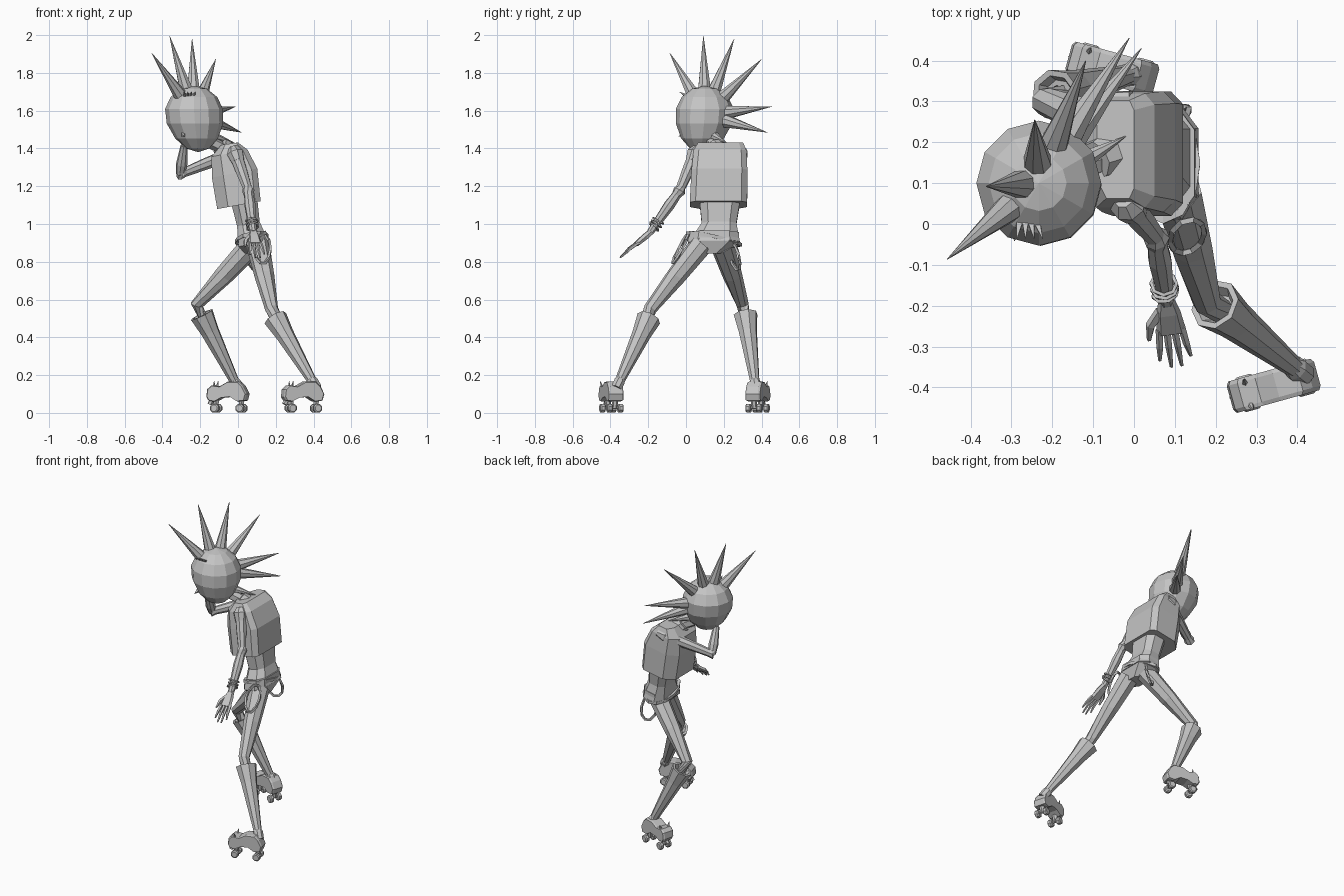
import bpy, bmesh, math
from math import sin, cos, pi
from mathutils import Vector, Matrix

if "Cube" in bpy.data.objects:
    bpy.data.objects.remove(bpy.data.objects["Cube"])

mat = bpy.data.materials.new("plain grey")
mat.use_nodes = True
GREY = (0.55, 0.55, 0.55, 1)
mat.diffuse_color = GREY
mat.node_tree.nodes["Principled BSDF"].inputs["Base Color"].default_value = GREY


def finish(name, bm):
    bmesh.ops.recalc_face_normals(bm, faces=bm.faces)
    me = bpy.data.meshes.new(name)
    bm.to_mesh(me)
    bm.free()
    me.materials.append(mat)
    ob = bpy.data.objects.new(name, me)
    bpy.context.collection.objects.link(ob)
    return ob


def skin(bm, rings, closed=False):
    n = len(rings[0])
    pairs = list(zip(rings, rings[1:])) + ([(rings[-1], rings[0])] if closed else [])
    for a, b in pairs:
        for i in range(n):
            bm.faces.new((a[i], a[(i + 1) % n], b[(i + 1) % n], b[i]))
    if not closed:
        bm.faces.new(rings[0])
        bm.faces.new(rings[-1])


def tube(name, pts, radii, sides=8, closed=False):
    """Faceted limb or strap that follows a path."""
    bm = bmesh.new()
    pts = [Vector(p) for p in pts]
    n, rings = len(pts), []
    for i, p in enumerate(pts):
        a = pts[i - 1] if closed or i else p
        b = pts[(i + 1) % n] if closed or i < n - 1 else p
        q = (b - a).to_track_quat('Z', 'Y')
        rings.append([bm.verts.new(p + q @ Vector((cos(t), sin(t), 0)) * radii[i])
                      for t in (2 * pi * (k + .5) / sides for k in range(sides))])
    skin(bm, rings, closed)
    return finish(name, bm)


def spike(name, base, tip, r, sides=8):
    return tube(name, [base, tip], [r, .001], sides)


WAIST = [(1, .62), (.5, 1), (-.5, 1), (-1, .62), (-1, -.62), (-.5, -1), (.5, -1), (1, -.62)]
CHEST = [(1, .8), (.75, 1), (-.5, 1), (-1, .62), (-1, -.62), (-.5, -1), (.75, -1), (1, -.8)]


def slabs(name, outline, sections):
    """Loft of eight-sided sections: centre, half x, half y, tilt of z along x."""
    bm = bmesh.new()
    rings = []
    for c, hx, hy, tilt in sections:
        rings.append([bm.verts.new(Vector(c) + Vector((x * hx, y * hy, x * hx * tilt)))
                      for x, y in outline])
    skin(bm, rings)
    return finish(name, bm)


# Head: faceted ball lengthened to a chin that leans aside
HEAD = Vector((-.233, .1, 1.575))
bm = bmesh.new()
bmesh.ops.create_uvsphere(bm, u_segments=12, v_segments=7, radius=.157)
for v in bm.verts:
    if v.co.z < -.01:
        d = -v.co.z / .157
        v.co.x *= 1 - .12 * d
        v.co.y *= 1 - .12 * d
        v.co.z *= 1.24
        v.co += Vector((.022, -.02, 0)) * d
    v.co += HEAD
finish("head", bm)

# Mohawk of long spikes
TIPS = [(-.457, -.086, 1.905), (-.362, .092, 1.995), (-.243, .255, 1.98),
        (-.118, .4, 1.872), (-.012, .455, 1.622), (.018, .43, 1.485)]
for i, t in enumerate(TIPS):
    t = Vector(t)
    d = (t - HEAD).normalized()
    spike(f"hair_spike_{i + 1}", HEAD + d * .125, t, .038)
spike("nape_spike", (-.15, .14, 1.47), (-.02, .215, 1.43), .03)

# Nose and lashes
spike("nose", HEAD + Vector((-.05, -.07, -.09)), HEAD + Vector((-.06, -.142, -.112)), .03, 4)
for i in range(4):
    b = HEAD + Vector((-.048 + .015 * i, -.1, .105))
    spike(f"eyelash_{i + 1}", b, b + Vector((-.006 + .006 * i, -.035, .02)), .01, 4)

# Neck and collar
tube("neck", [(-.06, .17, 1.36), (-.1, .15, 1.41), (-.18, .12, 1.45)], [.04, .033, .035], 6)
tube("collar", [(-.06, .17, 1.38), (-.095, .155, 1.415)], [.06, .048], 8)

# Torso, waist and shorts
slabs("torso", CHEST, [((.005, .172, 1.1), .115, .152, .18), ((-.018, .177, 1.27), .12, .148, .2),
                       ((-.045, .18, 1.375), .095, .14, .2), ((-.045, .183, 1.425), .045, .12, .15)])
slabs("waist", WAIST, [((.08, .15, .9), .078, .135, .2), ((.055, .175, 1.0), .06, .092, .2),
                       ((.03, .18, 1.14), .07, .11, .2)])
slabs("shorts", WAIST, [((.085, .125, .845), .05, .06, 0), ((.078, .145, .895), .076, .135, .2),
                        ((.075, .15, .95), .073, .13, .2)])


def belt_point(k):
    t = 2 * pi * k / 12
    return (.073 + .08 * cos(t), .148 + .138 * sin(t), .92 - .03 * sin(t) + .015 * cos(t))


tube("belt", [belt_point(k) for k in range(12)], [.013] * 12, 4, True)

# Hanging strap on each hip: centre, slant along the hip, outward sag
for side, centre, slant, sag in (("left", (.13, -.03, .868), .01, -.04),
                                 ("right", (.093, .255, .835), .025, .02)):
    loop = []
    for k in range(10):
        c, s = cos(2 * pi * k / 10), sin(2 * pi * k / 10)
        loop.append(Vector(centre) + Vector((.042 * c, slant * c - sag * s, .078 * s)))
    tube(side + "_hip_strap", loop, [.009] * 10, 4, True)


# Legs: thigh, open-topped boot shaft
def leg(side, hip, knee, cuff, ankle):
    hip, knee, cuff, ankle = map(Vector, (hip, knee, cuff, ankle))
    tube(side + "_thigh", [hip, hip.lerp(knee, .5), knee, cuff.lerp(ankle, .2)],
         [.062, .052, .035, .03])
    down = (ankle - cuff).normalized()
    bm = bmesh.new()
    q = down.to_track_quat('Z', 'Y')
    rings = []
    for along, r in ((.06, .036), (0, .05), (0, .065), (.25, .05), (1, .025)):
        c = cuff.lerp(ankle, along)
        rings.append([bm.verts.new(c + q @ Vector((cos(k * pi / 4), sin(k * pi / 4), 0)) * r)
                      for k in range(8)])
    skin(bm, rings)
    finish(side + "_shin", bm)
    tube(side + "_ankle", [ankle - down * .02, ankle, ankle + down * .045], [.024, .031, .03])


leg("left", (.105, .08, .89), (.178, -.19, .55), (.198, -.197, .5), (.395, -.353, .165))
leg("right", (.075, .19, .89), (-.218, .3, .572), (-.192, .315, .52), (-.015, .365, .16))


# Roller boots: side profile given width, turned outwards
def boot(side, centre, yaw):
    turn = Matrix.Translation(centre) @ Matrix.Rotation(yaw, 4, 'Z')
    profile = [(-.112, .085), (-.107, .125), (-.085, .145), (-.04, .14), (.005, .165),
               (.065, .165), (.09, .14), (.11, .1), (.1, .065), (.06, .06), (.02, .085),
               (-.03, .08), (-.07, .06), (-.1, .065)]
    bm = bmesh.new()
    rings = []
    for y, s in ((-.04, .94), (-.03, 1), (.03, 1), (.04, .94)):
        rings.append([bm.verts.new(turn @ Vector((x * s, y, .1 + (z - .1) * s))) for x, z in profile])
    skin(bm, rings)
    finish(side + "_boot", bm)
    for x in (-.066, .073):
        tube(side + "_axle", [turn @ Vector((x, -.035, .028)), turn @ Vector((x, .035, .028))], [.008] * 2, 6)
        tube(side + "_truck", [turn @ Vector((x, 0, .025)), turn @ Vector((x, 0, .08))], [.012, .02], 6)
        for y in (-.03, .03):
            tube(side + "_wheel", [turn @ Vector((x, y + o, .025)) for o in (-.014, -.009, .009, .014)],
                 [.018, .025, .025, .018], 8)
    tube(side + "_toe_stop", [turn @ Vector((-.085, 0, .075)), turn @ Vector((-.1, 0, .045))], [.012, .015], 6)
    for y in (-.036, .03):
        spike(side + "_toe_stud", turn @ Vector((-.068, y * .8, .135)), turn @ Vector((-.065, y * 1.2, .168)), .009, 5)


boot("left", (.343, -.396, 0), .27)
boot("right", (-.052, .38, 0), -.27)

# Arms with shoulder caps and elbow joints
ARMS = {"left": [(-.015, .05, 1.375), (.055, -.035, 1.175), (.08, -.19, .955)],
        "right": [(-.04, .285, 1.37), (-.305, .16, 1.265), (-.285, .085, 1.415)]}
for side, pts in ARMS.items():
    s, e, w = map(Vector, pts)
    tube(side + "_shoulder", [s - (e - s) * .15, s, s.lerp(e, .22)], [.025, .046, .036])
    tube(side + "_upper_arm", [s, s.lerp(e, .5), e], [.036, .032, .024])
    tube(side + "_elbow", [e.lerp(s, .1), e, e.lerp(w, .1)], [.024, .033, .026])
    tube(side + "_forearm", [e, e.lerp(w, .35), w], [.024, .03, .019])

# Stacked bracelets
s, e, w = map(Vector, ARMS["left"])
for i, f in enumerate((.72, .79, .86)):
    c = e.lerp(w, f)
    q = (w - e + Vector((.03 * (i - 1), 0, .06 * (i - 1)))).to_track_quat('Z', 'Y')
    tube(f"bracelet_{i + 1}", [c + q @ Vector((cos(k * pi / 4), sin(k * pi / 4), 0)) * .031
                               for k in range(8)], [.006] * 8, 4, True)


# Hands: flat palm, four fingers, thumb
def hand(side, wrist, forward, across, size):
    wrist, f = Vector(wrist), Vector(forward).normalized()
    a = Vector(across)
    a = (a - f * a.dot(f)).normalized()
    n = f.cross(a)
    at = lambda u, v, h=0: wrist + (f * u + a * v + n * h) * size
    bm = bmesh.new()
    rings = []
    for u, hw, th in ((-.01, .016, .013), (.03, .026, .014), (.085, .032, .011)):
        rings.append([bm.verts.new(at(u, v * hw, h * th)) for v, h in
                      ((1, 0), (.7, 1), (-.7, 1), (-1, 0), (-.7, -1), (.7, -1))])
    skin(bm, rings)
    finish(side + "_palm", bm)
    for i in range(4):
        v = -.024 + .016 * i
        reach = (.16, .182, .182, .158)[i]
        tube(f"{side}_finger_{i + 1}", [at(.075, v), at(.12, v * 1.2, .004), at(reach, v * 1.4)],
             [.009 * size, .008 * size, .004 * size], 5)
    tube(side + "_thumb", [at(.025, -.016), at(.06, -.042), at(.1, -.05)],
         [.012 * size, .011 * size, .005 * size], 5)


hand("left", w, (.025, -.16, -.135), (1, .1, 0), 1.14)
hand("right", ARMS["right"][2], (.07, -.03, .02), (-.2, -1, .1), .8)
